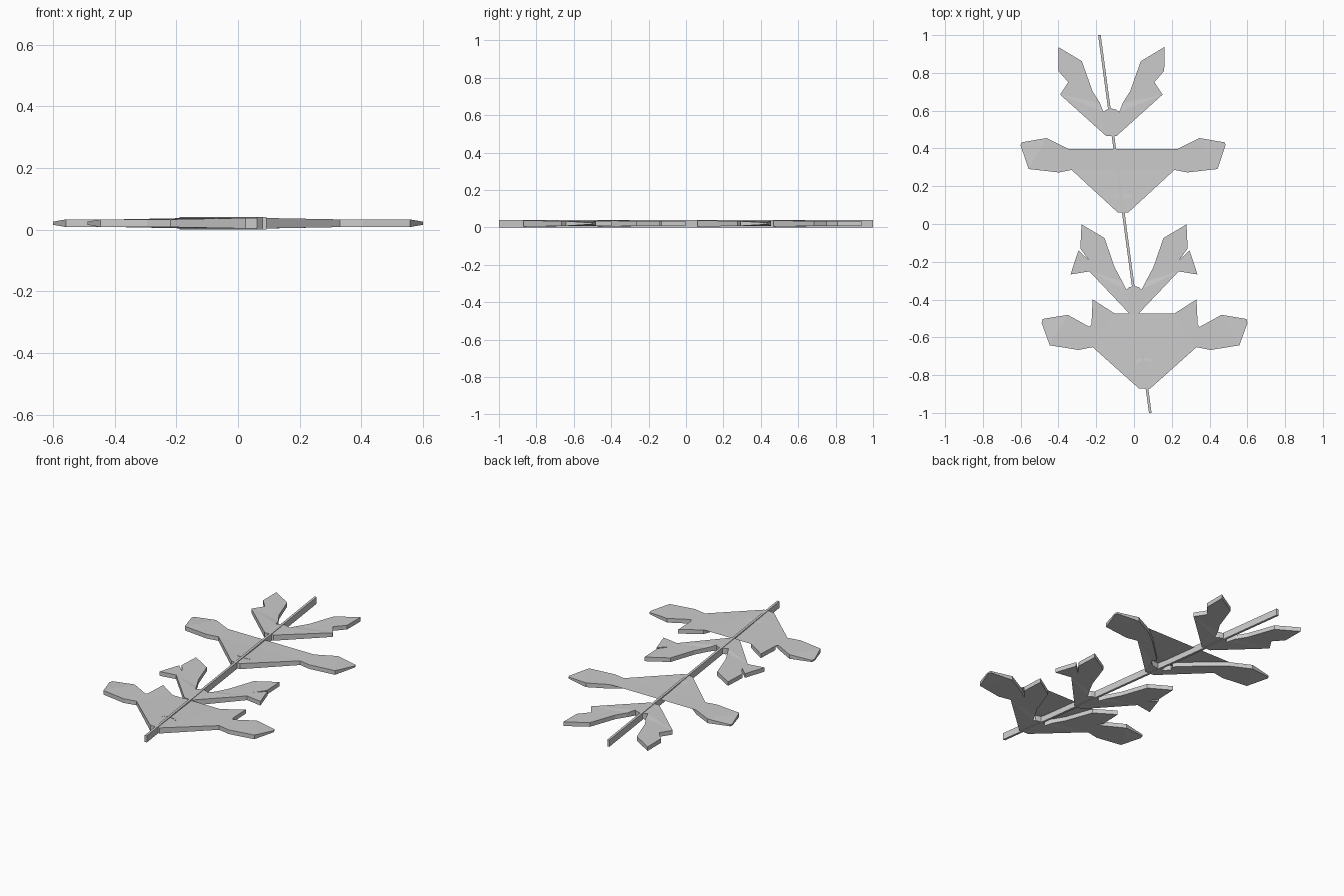
import bpy, bmesh

MID = 0.021      # mid height of the sprig
THICK = 0.0125   # half thickness of the leaf blades


def extruded(name, outline):
    """Flat-faced plate; outline holds (x, y, half thickness)."""
    bm = bmesh.new()
    top = [bm.verts.new((x, y, MID + h)) for x, y, h in outline]
    low = [bm.verts.new((x, y, MID - h)) for x, y, h in outline]
    caps = [bm.faces.new(top), bm.faces.new(low[::-1])]
    n = len(top)
    for i in range(n):
        j = (i + 1) % n
        bm.faces.new((top[i], low[i], low[j], top[j]))
    bmesh.ops.triangulate(bm, faces=caps)
    bmesh.ops.recalc_face_normals(bm, faces=bm.faces)
    mesh = bpy.data.meshes.new(name)
    bm.to_mesh(mesh)
    bm.free()
    obj = bpy.data.objects.new(name, mesh)
    bpy.context.collection.objects.link(obj)


def leaf_pair(name, cx, half, tips=()):
    """Mirror the right-hand outline (base to crotch) about x = cx."""
    right = []
    for i, (u, y) in enumerate(half):
        h = 0.005 if i in tips else (0.017 if u < 0.05 else THICK)
        right.append((u, y, h))
    left = [(-u, y, h) for u, y, h in reversed(right) if u > 0]
    extruded(name, [(cx + u, y, h) for u, y, h in right + left])


# slanted stem
H = 0.019
extruded("stem", [(x, y, 0.02) for x, y in
                  ((0.079, -1), (0.093, -1), (-0.176, 1), (-0.19, 1))])

# leaf pairs, lowest first
leaf_pair("leaf_pair_bottom", 0.056, [
    (0.031, -0.87), (0.275, -0.652), (0.35, -0.667), (0.502, -0.642),
    (0.545, -0.524), (0.54, -0.503), (0.407, -0.481), (0.291, -0.545),
    (0.232, -0.585), (0.281, -0.53), (0.275, -0.399), (0.158, -0.474),
    (0.1, -0.635), (0.063, -0.698), (0.042, -0.744), (0.031, -0.73),
    (0, -0.723)], tips=(4, 5))

leaf_pair("leaf_pair_lower", 0.0, [
    (0.026, -0.473), (0.236, -0.251), (0.336, -0.267), (0.294, -0.14),
    (0.238, -0.192), (0.284, -0.13), (0.278, -0.002), (0.156, -0.074),
    (0.103, -0.228), (0.062, -0.305), (0.04, -0.347), (0.026, -0.335),
    (0, -0.328)])

leaf_pair("leaf_pair_upper", -0.058, [
    (0.029, 0.062), (0.272, 0.286), (0.34, 0.273), (0.5, 0.291),
    (0.543, 0.418), (0.538, 0.432), (0.405, 0.455), (0.288, 0.397),
    (0.2, 0.328), (0.056, 0.192), (0.071, 0.162), (0.042, 0.138),
    (0, 0.133)], tips=(4, 5))

leaf_pair("leaf_pair_top", -0.12, [
    (0.029, 0.467), (0.271, 0.685), (0.228, 0.751), (0.28, 0.81),
    (0.281, 0.937), (0.156, 0.862), (0.1, 0.704), (0.06, 0.64),
    (0.042, 0.593), (0.026, 0.605), (0, 0.612)])
